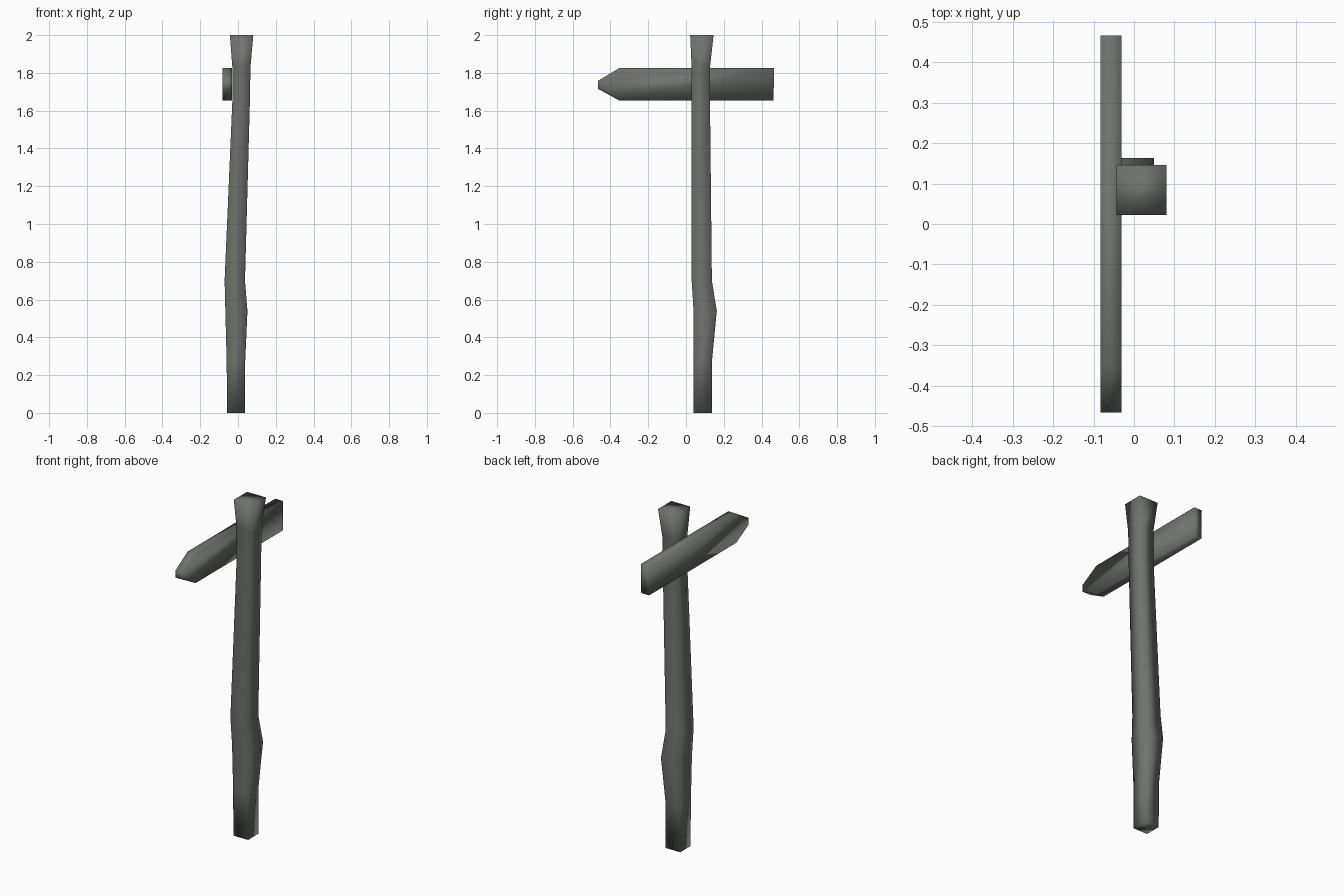
import bpy, bmesh

if "Cube" in bpy.data.objects:
    bpy.data.objects.remove(bpy.data.objects["Cube"])

wood = bpy.data.materials.new("weathered grey wood")
wood.diffuse_color = (0.155, 0.175, 0.150, 1)
wood.use_nodes = True
wood.node_tree.nodes["Principled BSDF"].inputs["Base Color"].default_value = wood.diffuse_color


def loft(name, rings):
    """Join equal-sized rings of points into a closed, softly shaded solid."""
    bm = bmesh.new()
    loops = [[bm.verts.new(p) for p in ring] for ring in rings]
    n = len(loops[0])
    for a, b in zip(loops, loops[1:]):
        for i in range(n):
            j = (i + 1) % n
            bm.faces.new((a[i], a[j], b[j], b[i]))
    bm.faces.new(loops[0][::-1])
    bm.faces.new(loops[-1])
    bmesh.ops.recalc_face_normals(bm, faces=bm.faces)
    mesh = bpy.data.meshes.new(name)
    bm.to_mesh(mesh)
    bm.free()
    for p in mesh.polygons:
        p.use_smooth = True
    mesh.materials.append(wood)
    obj = bpy.data.objects.new(name, mesh)
    bpy.context.collection.objects.link(obj)
    return obj


# crooked square post: z, x min, x max, y min, y max
sections = [
    (0.00, -0.058, 0.038, 0.040, 0.137),
    (0.27, -0.060, 0.038, 0.040, 0.137),
    (0.54, -0.067, 0.050, 0.040, 0.163),
    (0.70, -0.071, 0.037, 0.030, 0.137),
    (1.65, -0.030, 0.063, 0.030, 0.127),
    (1.83, -0.030, 0.066, 0.030, 0.127),
    (2.00, -0.043, 0.081, 0.022, 0.146),
]
loft("post", [[(x0, y0, z), (x1, y0, z), (x1, y1, z), (x0, y1, z)]
              for z, x0, x1, y0, y1 in sections])

# pointed sign board, outline in y and z, given thickness along x
outline = [(0.463, 1.653), (0.467, 1.826), (-0.352, 1.826),
           (-0.467, 1.757), (-0.467, 1.716), (-0.352, 1.653)]
loft("sign_board", [[(x, y, z) for y, z in outline] for x in (-0.083, -0.031)])
